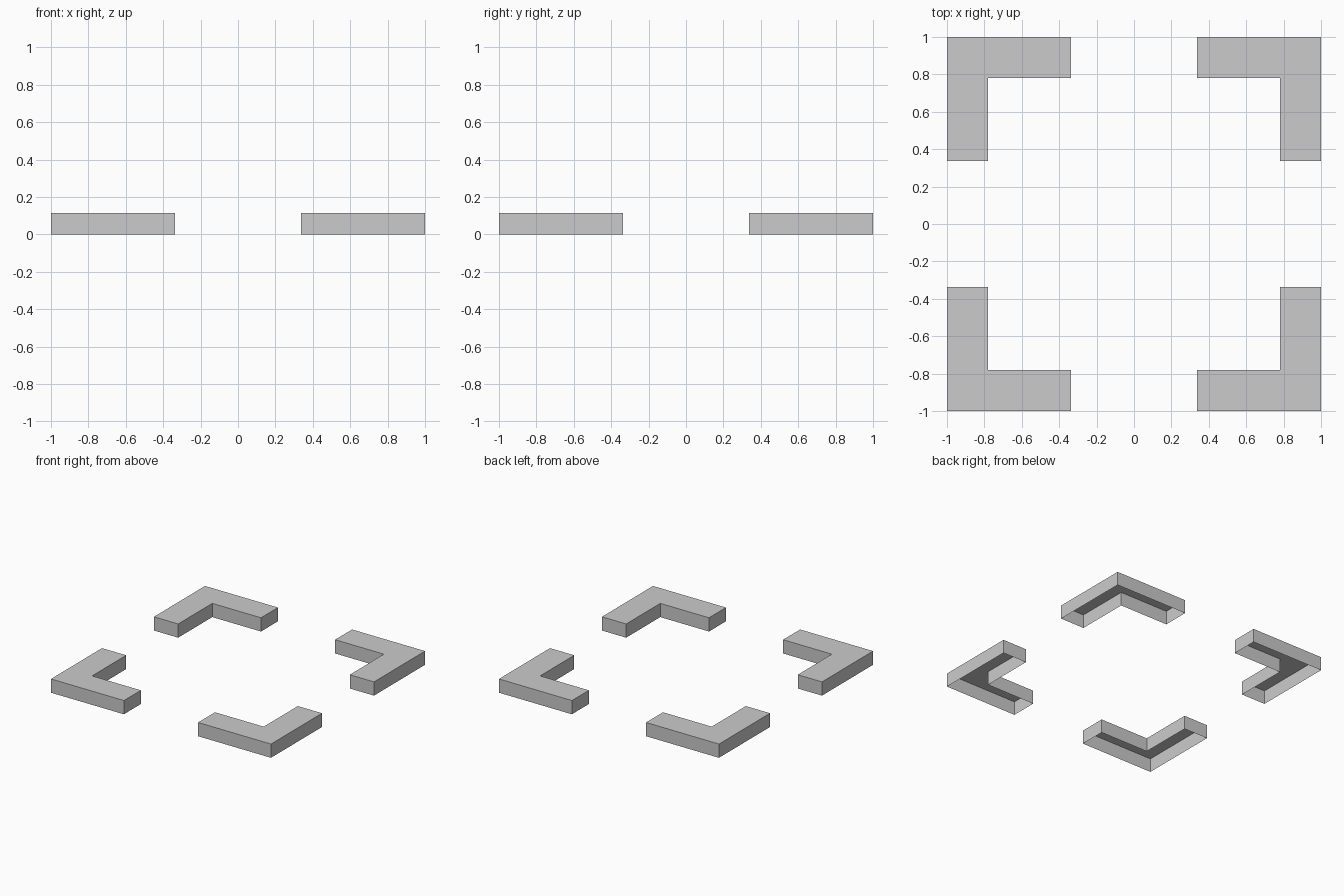
import bpy, bmesh

if "Cube" in bpy.data.objects:
    bpy.data.objects.remove(bpy.data.objects["Cube"])

OUTER, INNER, END, HEIGHT = 1.0, 0.78, 0.337, 0.113

# L-shaped footprint of one corner
PROFILE = [(END, INNER), (INNER, INNER), (INNER, END),
           (OUTER, END), (OUTER, OUTER), (END, OUTER)]


def corner_bracket(name, sx, sy):
    """Thin L-shaped cap: top and side walls, open underneath."""
    bm = bmesh.new()
    top = [bm.verts.new((x * sx, y * sy, HEIGHT)) for x, y in PROFILE]
    low = [bm.verts.new((x * sx, y * sy, 0)) for x, y in PROFILE]
    if sx * sy < 0:  # keep winding outward when mirrored
        top.reverse()
        low.reverse()
    # top
    cap = bm.faces.new(top)
    # side walls
    n = len(top)
    for i in range(n):
        j = (i + 1) % n
        bm.faces.new((low[i], low[j], top[j], top[i]))
    cap.normal_update()
    if cap.normal.z < 0:
        bmesh.ops.reverse_faces(bm, faces=bm.faces[:])
    mesh = bpy.data.meshes.new(name)
    bm.to_mesh(mesh)
    bm.free()
    bpy.context.collection.objects.link(bpy.data.objects.new(name, mesh))


# four corners
for sx, side in ((-1, "left"), (1, "right")):
    for sy, depth in ((-1, "front"), (1, "back")):
        corner_bracket(f"corner_bracket_{depth}_{side}", sx, sy)
